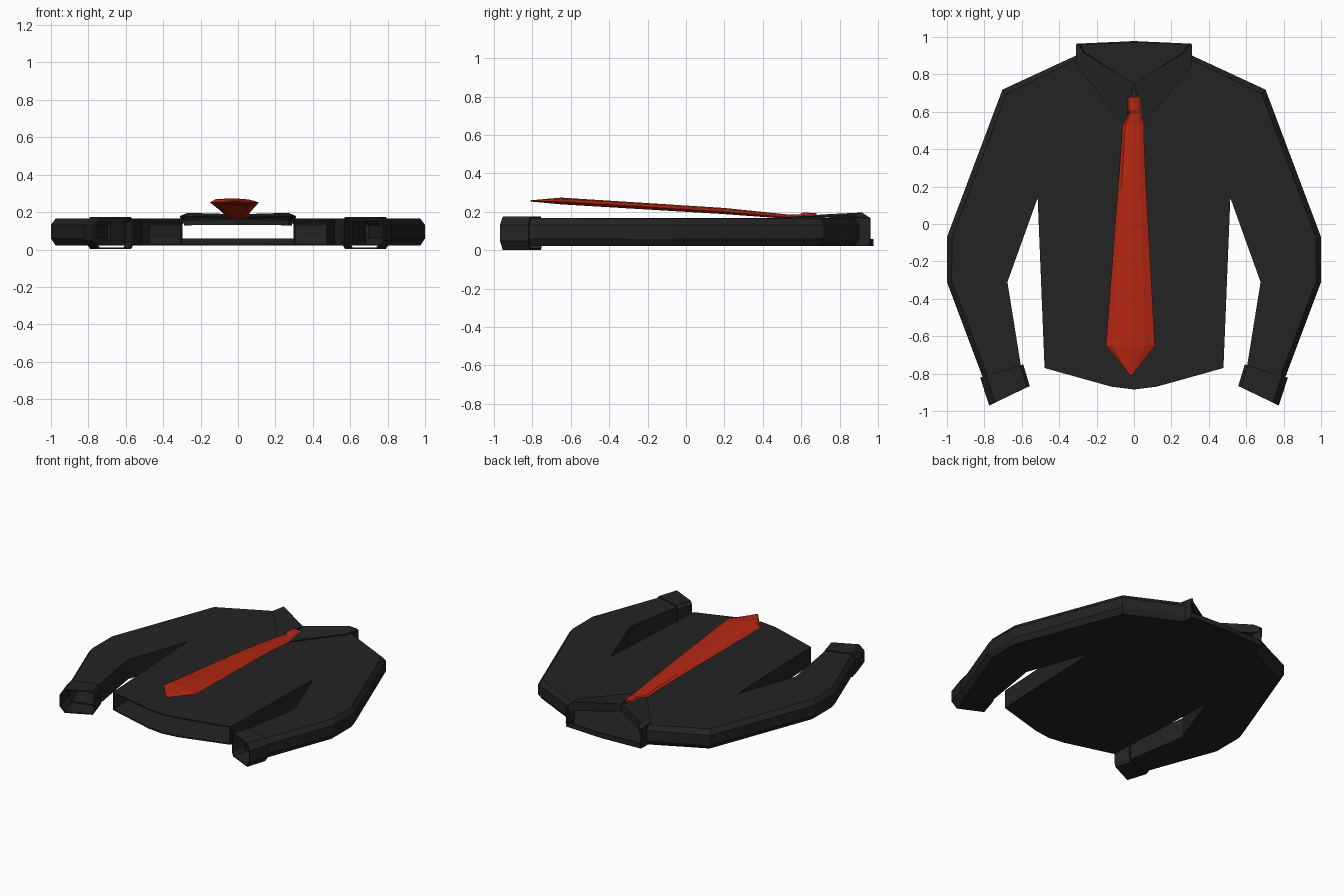
import bpy, bmesh

cube = bpy.data.objects.get("Cube")
if cube:
    bpy.data.objects.remove(cube, do_unlink=True)


def material(name, rgb):
    m = bpy.data.materials.new(name)
    m.use_nodes = True
    m.diffuse_color = (*rgb, 1)
    m.node_tree.nodes["Principled BSDF"].inputs["Base Color"].default_value = (*rgb, 1)
    return m


BLACK = material("black cloth", (0.017, 0.017, 0.017))
RED = material("red silk", (0.45, 0.02, 0.006))


def finish(bm, name, mat, mirror=False, thickness=0):
    """Turn a bmesh into an object, optionally mirrored and given cloth thickness."""
    bmesh.ops.remove_doubles(bm, verts=bm.verts, dist=0.0005)
    bmesh.ops.recalc_face_normals(bm, faces=bm.faces)
    mesh = bpy.data.meshes.new(name)
    bm.to_mesh(mesh)
    bm.free()
    mesh.materials.append(mat)
    ob = bpy.data.objects.new(name, mesh)
    bpy.context.collection.objects.link(ob)
    if mirror:
        ob.modifiers.new("mirror", 'MIRROR').use_clip = True
    if thickness:
        s = ob.modifiers.new("cloth", 'SOLIDIFY')
        s.thickness, s.offset = thickness, 0
    return ob


def face(bm, points):
    bm.faces.new([bm.verts.new(p) for p in points])


def strips(bm, rows, closed=False):
    """Bridge consecutive rows of points with quads."""
    for a, b in zip(rows, rows[1:]):
        n = len(a)
        for i in range(n if closed else n - 1):
            j = (i + 1) % n
            face(bm, [a[i], a[j], b[j], b[i]])


# Shirt body and sleeves: half outline, open at hem, wrists and neck
LOW, HIGH = 0.026, 0.162
hem = [(0, -0.885), (0.12, -0.87), (0.475, -0.77)]
armpit, elbow, wrist = (0.515, 0.14), (0.68, -0.31), (0.605, -0.78)
outer = [(0.30, 0.90), (0.70, 0.715), (0.995, -0.07), (0.995, -0.31), (0.80, -0.83)]
inset = [(0.29, 0.885), (0.68, 0.695), (0.972, -0.075), (0.972, -0.305), (0.775, -0.83)]


def at(points, z):
    return [(x, y, z) for x, y in points]


bm = bmesh.new()
for z, neck in ((HIGH, [(0, 0.64)]), (LOW, [(0.295, 0.96), (0, 0.972)])):
    hem_z = [z, z, z + (0.03 - z) * 0.08]
    hem_row = [(x, y, h) for (x, y), h in zip(hem, hem_z)]
    face(bm, hem_row + at([armpit, inset[1], inset[0]] + neck, z))
    face(bm, at([armpit, elbow, inset[3], inset[2], inset[1]], z))
    face(bm, at([elbow, wrist, inset[4], inset[3]], z))
    if z == HIGH:
        top_hem = hem_row[-1]
    else:
        low_hem = hem_row[-1]
# bevelled outer seam and plain inner seam
strips(bm, [at(inset, LOW), at(outer, 0.06), at(outer, 0.13), at(inset, HIGH)])
inner = [armpit, elbow, wrist]
strips(bm, [[low_hem] + at(inner, LOW), [top_hem] + at(inner, HIGH)])
finish(bm, "shirt_body", BLACK, mirror=True, thickness=0.01)

# Cuffs: short open tubes around the wrists
section = [(0, 0.03), (0, 0.15), (0.06, 0.17), (0.86, 0.17),
           (1, 0.13), (1, 0.05), (0.86, 0.006), (0.06, 0.006)]
bm = bmesh.new()
rows = []
for (ax, ay), (bx, by) in (((0.597, -0.752), (0.818, -0.82)), ((0.562, -0.868), (0.77, -0.968))):
    rows.append([(ax + (bx - ax) * t, ay + (by - ay) * t, z) for t, z in section])
strips(bm, rows, closed=True)
finish(bm, "cuffs", BLACK, mirror=True, thickness=0.01)

# Collar: folded flap with an inner stand, then the side and back band
bm = bmesh.new()
strips(bm, [
    [(0.305, 0.955, 0.163), (0.31, 0.85, 0.175), (0.05, 0.53, 0.17)],
    [(0.295, 0.958, 0.165), (0.27, 0.915, 0.193), (0, 0.75, 0.185)],
    [(0.285, 0.955, 0.13), (0.265, 0.915, 0.13), (0, 0.745, 0.13)],
])
finish(bm, "collar_flaps", BLACK, mirror=True, thickness=0.008)

bm = bmesh.new()
strips(bm, [at([(0.305, 0.87), (0.305, 0.96)], z) for z in (0.022, 0.165)])
strips(bm, [at([(0.305, 0.96), (0, 0.974)], z) for z in (0.022, 0.058)])
finish(bm, "collar_band", BLACK, mirror=True, thickness=0.008)

# Tie: knot and widening blade with a raised flat ridge
bm = bmesh.new()
rows = []
for y, left, right, z, rise in (
        (0.68, -0.037, 0.037, 0.18, 0.014), (0.61, -0.035, 0.035, 0.18, 0.016),
        (0.59, -0.03, 0.04, 0.175, 0.012), (0.53, -0.06, 0.05, 0.172, 0.014),
        (0.2, -0.085, 0.065, 0.2, 0.02), (-0.65, -0.15, 0.112, 0.252, 0.022),
        (-0.81, -0.02, -0.01, 0.256, 0.004)):
    w = right - left
    rows.append([(left, y, z), (left + 0.12 * w, y, z + rise * 0.8),
                 (left + 0.5 * w, y, z + rise), (left + 0.8 * w, y, z + rise * 0.7),
                 (right, y, z), (left + 0.8 * w, y, z - rise * 0.6),
                 (left + 0.2 * w, y, z - rise * 0.6)])
strips(bm, rows, closed=True)
face(bm, rows[0])
face(bm, rows[-1])
finish(bm, "tie", RED)
